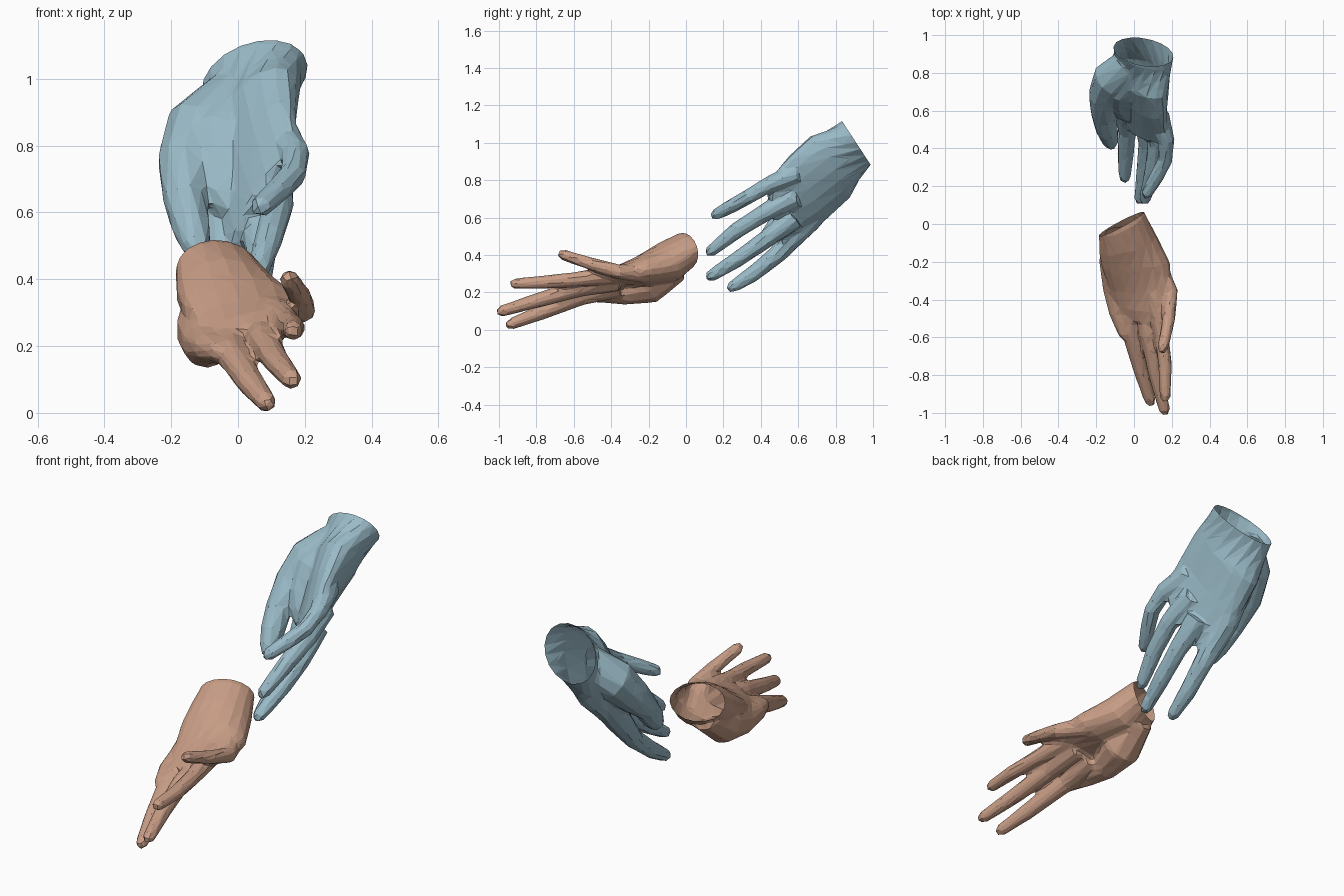
import bpy, bmesh, math
from mathutils import Vector as V

if "Cube" in bpy.data.objects:
    bpy.data.objects.remove(bpy.data.objects["Cube"])


def loft(bm, stations, n=12):
    """Closed tube through (centre, half-width vector, half-thickness) stations."""
    rings = []
    for i, (c, w, th) in enumerate(stations):
        t = V(stations[min(i + 1, len(stations) - 1)][0]) - V(stations[max(i - 1, 0)][0])
        c, w = V(c), V(w)
        nrm = t.cross(w).normalized() * th
        rings.append([bm.verts.new(c + w * math.cos(2 * math.pi * k / n) + nrm * math.sin(2 * math.pi * k / n))
                      for k in range(n)])
    for a, b in zip(rings, rings[1:]):
        for k in range(n):
            bm.faces.new((a[k], a[(k + 1) % n], b[(k + 1) % n], b[k]))
    bm.faces.new(rings[0][::-1])
    bm.faces.new(rings[-1])


def digit(bm, path):
    """Round finger through (x, y, z, radius) points with a rounded tip."""
    pts = [(V(p[:3]), p[3] + 0.003) for p in path]
    d = (pts[-1][0] - pts[-2][0]).normalized()
    r = pts[-1][1]
    pts[-1] = (pts[-1][0] - d * r * 0.5, r)
    pts.append((pts[-1][0] + d * r * 0.9, r * 0.55))
    st = []
    for i, (c, r) in enumerate(pts):
        t = pts[min(i + 1, len(pts) - 1)][0] - pts[max(i - 1, 0)][0]
        st.append((c, t.cross(V((0.3, 0.2, 1))).normalized() * r, r))
    loft(bm, st, 10)


def hand(name, color, palm, digits, cut, faces=1150):
    bm = bmesh.new()
    # palm, extended past the wrist so it can be cut open
    c0, w0, t0 = palm[0]
    cut = V(cut).normalized()
    loft(bm, [(V(c0) + cut * 0.07, w0, t0)] + palm, 18)
    for d in digits:
        digit(bm, d)
    bmesh.ops.recalc_face_normals(bm, faces=bm.faces)
    me = bpy.data.meshes.new(name)
    bm.to_mesh(me)
    bm.free()
    ob = bpy.data.objects.new(name, me)
    bpy.context.collection.objects.link(ob)

    # fuse parts into one skin, then reduce to facets
    rm = ob.modifiers.new("fuse", 'REMESH')
    rm.mode = 'VOXEL'
    rm.voxel_size = 0.009
    sm = ob.modifiers.new("soften", 'SMOOTH')
    sm.factor = 0.5
    sm.iterations = 10
    ob.modifiers.new("tris", 'TRIANGULATE')
    bpy.context.view_layer.update()
    dg = bpy.context.evaluated_depsgraph_get()
    count = len(ob.evaluated_get(dg).data.polygons)
    dec = ob.modifiers.new("facets", 'DECIMATE')
    dec.ratio = min(1.0, faces / max(count, 1))
    dg = bpy.context.evaluated_depsgraph_get()
    new = bpy.data.meshes.new_from_object(ob.evaluated_get(dg))
    ob.modifiers.clear()
    ob.data = new

    # open wrist
    bm = bmesh.new()
    bm.from_mesh(new)
    bmesh.ops.bisect_plane(bm, geom=bm.verts[:] + bm.edges[:] + bm.faces[:],
                           plane_co=V(c0), plane_no=cut, clear_outer=True)
    for f in bm.faces:
        f.smooth = False
    bm.to_mesh(new)
    bm.free()
    mat = bpy.data.materials.new(name + "_color")
    mat.diffuse_color = color
    mat.use_nodes = True
    mat.node_tree.nodes["Principled BSDF"].inputs["Base Color"].default_value = mat.diffuse_color
    new.materials.clear()
    new.materials.append(mat)
    return ob


# upper hand, reaching forward and down
hand("upper_hand", (0.32, 0.49, 0.57, 1),
     [((.05, .91, 1.0), (.145, -.055, .075), .125),
      ((.04, .77, .87), (.11, -.10, .16), .11),
      ((.045, .64, .75), (.11, -.08, .185), .08),
      ((.06, .54, .665), (.105, -.05, .19), .06),
      ((.07, .47, .61), (.09, -.04, .16), .045)],
     [[(.13, .58, .83, .055), (.172, .44, .775, .042), (.165, .34, .715, .038),
       (.12, .25, .665, .036), (.06, .15, .61, .03)],
      [(.10, .58, .71, .06), (.12, .42, .625, .046), (.095, .27, .53, .041), (.055, .12, .41, .03)],
      [(.06, .58, .60, .06), (.07, .43, .485, .046), (.055, .28, .38, .041), (.03, .12, .28, .03)],
      # outer edge of the hand running into its finger
      [(.01, .85, .89, .085), (-.035, .74, .73, .09), (-.05, .65, .575, .064),
       (-.035, .49, .405, .047), (-.045, .36, .30, .041), (-.05, .235, .22, .03)],
      # palm flesh between thumb and fingers
      [(.02, .84, .93, .10), (-.06, .73, .81, .11), (-.06, .65, .72, .08), (-.03, .58, .62, .06)],
      # thumb with its fleshy base
      [(.0, .86, .95, .09), (-.115, .765, .845, .105), (-.155, .68, .745, .086),
       (-.16, .57, .64, .062), (-.14, .49, .555, .057), (-.12, .42, .48, .041)]],
     (0, .84, .55))

# lower hand, reaching out flat
hand("lower_hand", (0.58, 0.34, 0.24, 1),
     [((-.065, .0, .43), (.12, .062, -.01), .092),
      ((-.035, -.1, .36), (.15, .05, -.01), .112),
      ((.01, -.22, .32), (.18, .02, .0), .088),
      ((.04, -.35, .288), (.17, .0, .025), .056),
      ((.04, -.45, .26), (.14, .0, .045), .042),
      ((.05, -.51, .24), (.10, .0, .045), .034)],
     [[(.12, -.22, .30, .05), (.195, -.36, .31, .037), (.185, -.50, .35, .032), (.15, -.67, .405, .027)],
      [(.11, -.36, .30, .05), (.145, -.58, .27, .038), (.165, -.75, .255, .034), (.165, -.93, .245, .027)],
      [(.06, -.36, .26, .05), (.075, -.58, .22, .044), (.115, -.80, .155, .037), (.165, -1.0, .095, .028)],
      [(-.03, -.36, .235, .06), (-.02, -.56, .18, .047), (.035, -.77, .095, .039), (.09, -.95, .025, .028)],
      # thumb tucked under the palm
      [(-.07, -.05, .34, .08), (-.08, -.2, .245, .105), (-.095, -.34, .205, .07),
       (-.085, -.47, .195, .046), (-.045, -.6, .18, .03)]],
     (-.46, .87, .16))
